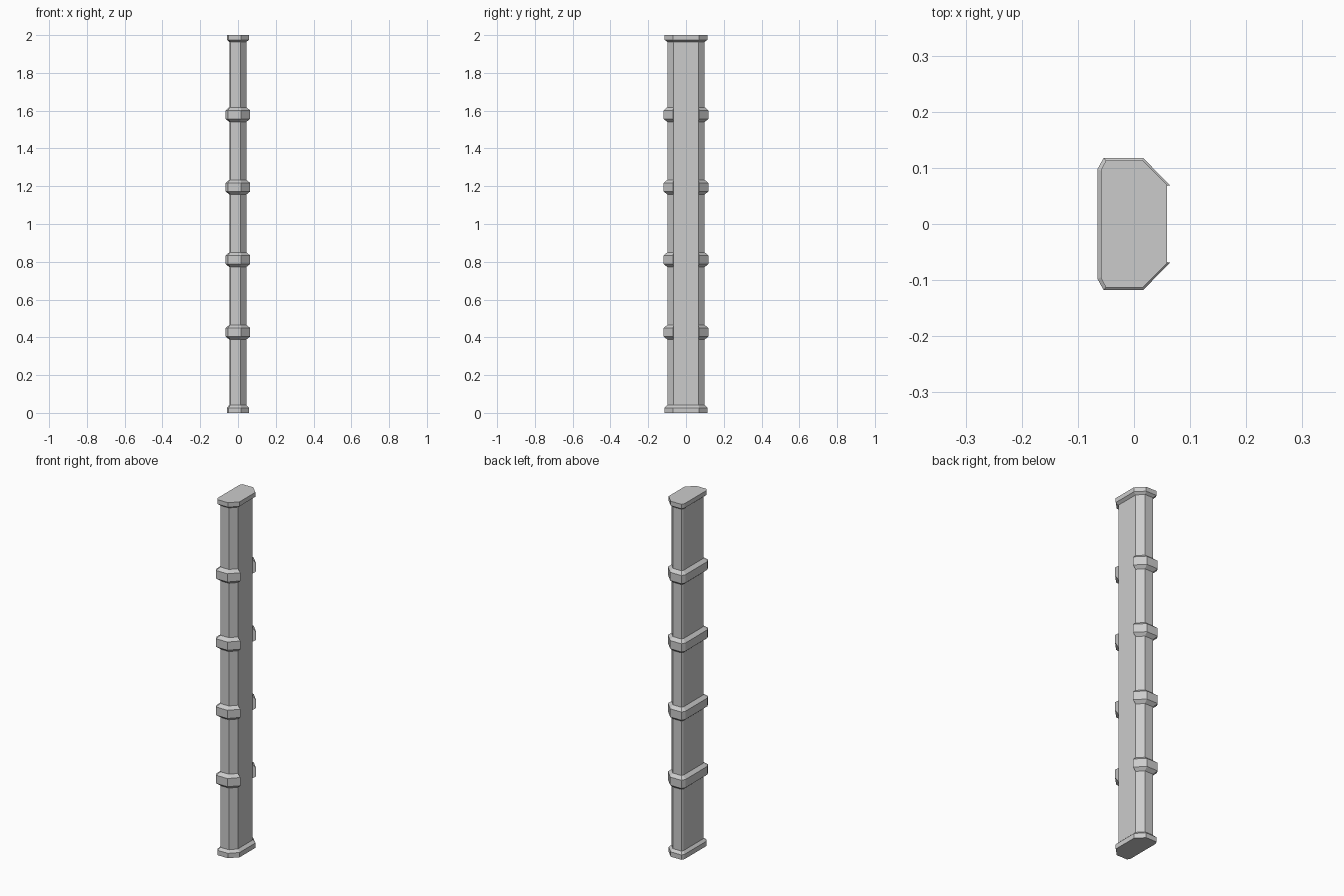
import bpy

if "Cube" in bpy.data.objects:
    bpy.data.objects.remove(bpy.data.objects["Cube"])

def make(name, verts, faces):
    me = bpy.data.meshes.new(name)
    me.from_pydata(verts, [], faces)
    me.update()
    ob = bpy.data.objects.new(name, me)
    bpy.context.collection.objects.link(ob)
    return ob

def outline(half):
    """Mirror the +y half outline across y; runs counter-clockwise from +x, +y."""
    return half + [(x, -y) for x, y in reversed(half)]

def loft(name, rings):
    """Closed solid from (outline, z) rings, bottom to top."""
    n = len(rings[0][0])
    verts = [(x, y, z) for ring, z in rings for x, y in ring]
    faces = [tuple(reversed(range(n))), tuple(range(len(verts) - n, len(verts)))]
    for r in range(len(rings) - 1):
        for i in range(n):
            j = (i + 1) % n
            faces.append((r*n + i, r*n + j, (r+1)*n + j, (r+1)*n + i))
    return make(name, verts, faces)

# Cross-sections: wide chamfers towards +x, small ones towards -x
shaft = outline([(0.044, 0.065), (0.013, 0.099), (-0.040, 0.099), (-0.046, 0.088)])
cap = outline([(0.059, 0.070), (0.016, 0.113), (-0.050, 0.113), (-0.059, 0.096)])
band = outline([(0.064, 0.069), (0.016, 0.118), (-0.054, 0.118), (-0.065, 0.098)])

# Shaft and end caps
loft("shaft", [(shaft, 0.01), (shaft, 1.99)])
loft("bottom_cap", [(cap, 0), (cap, 0.027), (shaft, 0.041)])
loft("top_cap", [(shaft, 1.964), (cap, 1.975), (cap, 2.0)])

# Bands wrap the back and both sides, leaving the +x face open
def wrap_band(name, zc):
    verts = []
    for (xi, yi), (xo, yo) in zip(shaft, band):
        verts += [(xi, yi, zc - 0.039), (xo, yo, zc - 0.023),
                  (xo, yo, zc + 0.023), (xi, yi, zc + 0.039)]
    last = len(verts) - 4
    faces = [(0, 1, 2, 3), (last + 3, last + 2, last + 1, last)]
    for s in range(len(shaft) - 1):
        for k in range(3):
            a = s * 4 + k
            faces.append((a, a + 4, a + 5, a + 1))
    make(name, verts, faces)

for i in range(4):
    wrap_band(f"band_{i + 1}", 0.427 + i * 0.384)
